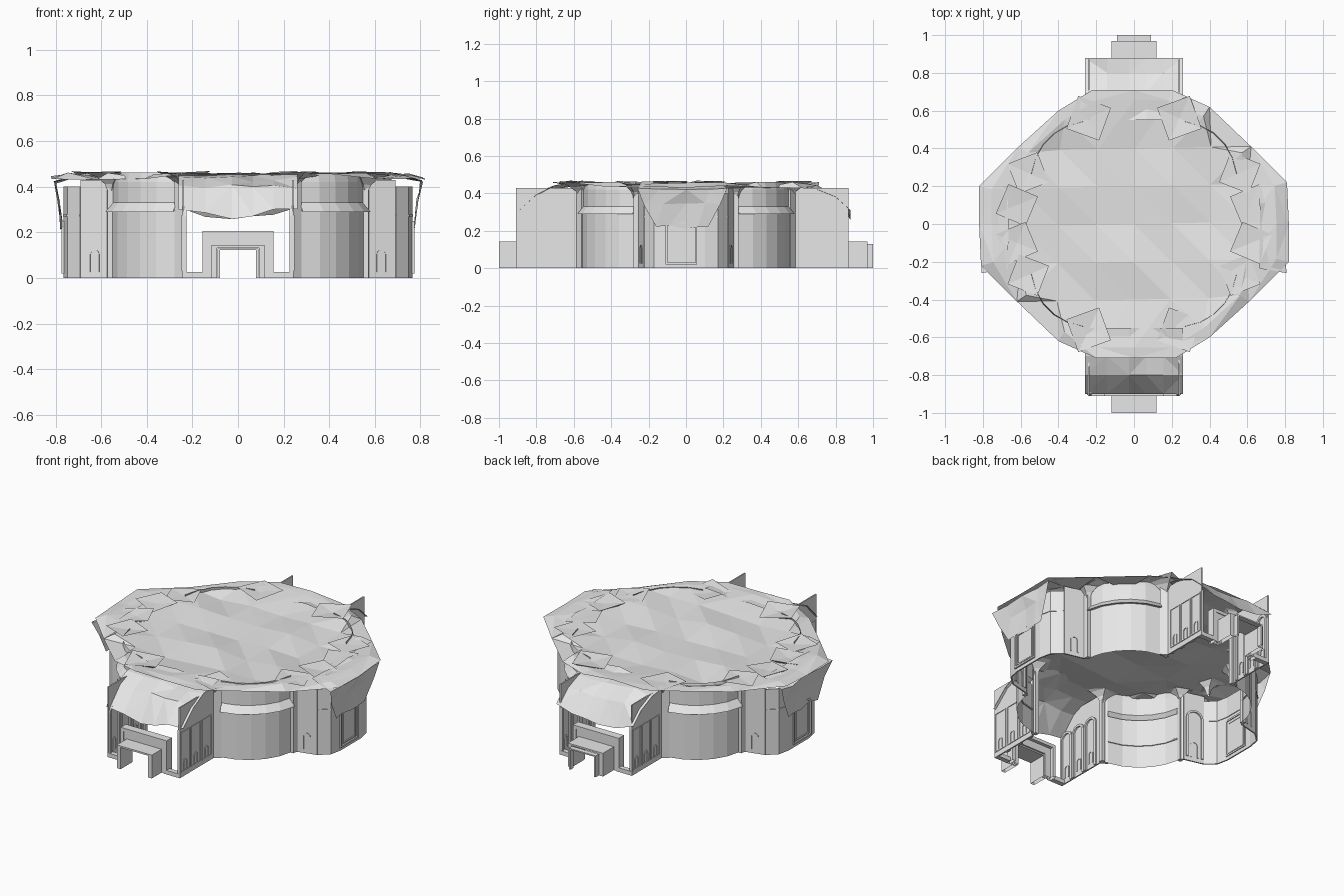
import bpy, bmesh, math, random
from mathutils import Vector
from mathutils.geometry import delaunay_2d_cdt

random.seed(4)
cube = bpy.data.objects.get("Cube")
if cube:
    bpy.data.objects.remove(cube, do_unlink=True)

stone = bpy.data.materials.new("pale_grey_stone")
stone.use_nodes = True
GREY = (0.8, 0.8, 0.8, 1)
stone.diffuse_color = GREY
stone.node_tree.nodes["Principled BSDF"].inputs["Base Color"].default_value = GREY


def make(name, verts, faces, triangulate=False):
    me = bpy.data.meshes.new(name)
    me.from_pydata([tuple(v) for v in verts], [], faces)
    bm = bmesh.new()
    bm.from_mesh(me)
    if triangulate:
        bmesh.ops.triangulate(bm, faces=bm.faces)
    bmesh.ops.recalc_face_normals(bm, faces=bm.faces)
    bm.to_mesh(me)
    bm.free()
    me.materials.append(stone)
    ob = bpy.data.objects.new(name, me)
    bpy.context.collection.objects.link(ob)
    return ob


def loft(name, rings, closed=False, triangulate=False, tip=None, thick=0.0):
    """Skin a series of equally long point rows."""
    n = len(rings[0])
    verts = [p for ring in rings for p in ring]
    faces = []
    for r in range(len(rings) - 1):
        for i in range(n if closed else n - 1):
            j = (i + 1) % n
            faces.append((r * n + i, r * n + j, (r + 1) * n + j, (r + 1) * n + i))
    if tip:
        base = (len(rings) - 1) * n
        verts.append(tip)
        faces += [(base + i, base + (i + 1) % n, len(verts) - 1) for i in range(n)]
    ob = make(name, verts, faces, triangulate)
    if thick:
        m = ob.modifiers.new("thickness", "SOLIDIFY")
        m.thickness, m.offset = thick, 0
    return ob


def box(name, a, b):
    lo, hi = [[f(p, q) for p, q in zip(a, b)] for f in (min, max)]
    corners = [(lo[0], lo[1]), (hi[0], lo[1]), (hi[0], hi[1]), (lo[0], hi[1])]
    verts = [(x, y, z) for z in (lo[2], hi[2]) for x, y in corners]
    faces = [(0, 1, 2, 3), (4, 5, 6, 7)] + [(i, (i + 1) % 4, (i + 1) % 4 + 4, i + 4) for i in range(4)]
    make(name, verts, faces)


def wall(name, path, z0, z1, thick=0.0):
    loft(name, [[(x, y, z) for x, y in path] for z in (z0, z1)], thick=thick)


def arch_frame(name, place, w, h, band, thick, steps=8):
    """Raised round-arch moulding; place maps (u, z) to world."""
    rows = []
    for k in (w, w - band):
        curve = [math.pi * (1 - i / steps) for i in range(steps + 1)]
        pts = [(-k, 0)] + [(k * math.cos(a), h - w + k * math.sin(a)) for a in curve] + [(k, 0)]
        rows.append([place(u, z) for u, z in pts])
    loft(name, rows, thick=thick)


def square_frame(name, place, w, z0, z1, band, thick):
    """Raised rectangular moulding."""
    rows = [[place(u, z) for u, z in ((-w + b, z0 + b), (-w + b, z1 - b), (w - b, z1 - b), (w - b, z0 + b))]
            for b in (0, band)]
    loft(name, rows, closed=True, thick=thick)


def portal(name, wo, ho, wi, hi, y0, y1):
    """Square doorway surround, open below."""
    rows = []
    for w, h, y in ((wo, ho, y0), (wo, ho, y1), (wi, hi, y1), (wi, hi, y0), (wo, ho, y0)):
        rows.append([(-w, y, 0), (-w, y, h), (w, y, h), (w, y, 0)])
    loft(name, rows)


def vault(name, x, y, angle, size, shaft=True):
    """Slim pillar fanning out into a square cap that breaks through the rock."""
    rings = []
    for s, z in ((0.09, 0.36), (0.12, 0.385), (0.22, 0.41), (0.5, 0.44), (1, 0.463)):
        ring = []
        for i in range(4):
            a = angle + math.pi / 4 + i * math.pi / 2
            ring.append((x + s * size * math.cos(a), y + s * size * math.sin(a),
                         z + s * random.uniform(-0.015, 0.006)))
        rings.append(ring)
    loft(name + "_fan", rings, True, tip=(x, y, 0.45))
    if shaft:
        box(name + "_shaft", (x - 0.012, y - 0.012, 0), (x + 0.012, y + 0.012, 0.4))


# Rock ceiling: uneven octagon rim around a coarse facetted grid
half = [(0.82, -0.2), (0.82, 0.0), (0.81, 0.22), (0.62, 0.41), (0.4, 0.62), (0.2, 0.71), (0, 0.71),
        (-0.22, 0.71), (-0.4, 0.6), (-0.61, 0.41)]
outline = half + [(-x, -y) for x, y in half]
pts = []
for s, z, jit in ((1, 0.445, 0.018), (0.92, 0.455, 0.008)):
    pts += [(x * s, y * s, z + random.uniform(-jit, jit)) for x, y in outline]
for i in range(-3, 4):
    for j in range(-3, 4):
        x, y = 0.2 * i, 0.2 * j
        if abs(x) + abs(y) < 0.85 and abs(y) < 0.59:
            # the tiny shear keeps every cell split along the same diagonal
            pts.append((x + 0.004 * j, y + 0.004 * i, 0.44 + random.uniform(-0.02, 0.018)))
_, _, tris, *_ = delaunay_2d_cdt([Vector(p[:2]) for p in pts], [], [], 0, 1e-6)
make("rock_ceiling", pts, [tuple(t) for t in tris])

# Rock roofs over the two passages
for name, s, rows in (
        ("front", -1, ((0.55, 0.462), (0.7, 0.435), (0.8, 0.4), (0.9, 0.31))),
        ("back", 1, ((0.55, 0.458), (0.7, 0.435), (0.8, 0.39), (0.88, 0.3)))):
    grid = []
    for k, (y, z) in enumerate(rows):
        grid.append([(0.26 * u, s * y, z + random.uniform(-0.015, 0.01) - 0.045 * (k == 3) * (1 - abs(u)))
                     for u in (-1, -0.55, -0.1, 0.25, 0.6, 1)])
    loft(name + "_passage_rock", grid, triangulate=True)

for sy, end, side in ((-1, 0.91, "front"), (1, 0.87, "back")):
    # Doorway surrounds and porch
    portal(side + "_door_outer", 0.155, 0.205, 0.135, 0.185, sy * (end - 0.05), sy * end)
    portal(side + "_door_middle", 0.135, 0.185, 0.095, 0.14, sy * (end - 0.03), sy * (end - 0.005))
    lip = 1.0 if sy < 0 else 0.97
    portal(side + "_porch", 0.118, 0.142, 0.093, 0.132, sy * (end - 0.02), sy * lip)
    if lip < 1:
        portal(side + "_porch_lip", 0.09, 0.13, 0.08, 0.122, sy * lip, sy)
    for sx, hand in ((-1, "right"), (1, "left")):
        tag = side + "_" + hand + "_"
        box(tag + "door_kerb", (sx * 0.155, sy * (end - 0.03), 0), (sx * 0.24, sy * end, 0.025))

        # Passage wall: square panels outside, blind arches inside
        wall(tag + "passage_wall", [(sx * 0.24, sy * 0.58), (sx * 0.24, sy * end)], 0, 0.43, 0.008)
        bay = (end - 0.6) / 3
        for b in range(3):
            c = 0.6 + bay * (b + 0.5)

            def outside(u, z):
                return (sx * 0.245, sy * (c + u), z)

            def inside(u, z):
                return (sx * 0.233, sy * (c + u), z)

            def middle(u, z):
                return (sx * 0.24, sy * (c + u), z + 0.03)
            square_frame(tag + "bay_panel", outside, bay * 0.45, 0.03, 0.275, 0.006, 0.006)
            arch_frame(tag + "bay_arch", inside, bay * 0.48, 0.32, 0.014, 0.014)
            arch_frame(tag + "window", middle, 0.018, 0.075, 0.006, 0.016)

        # Curved corner alcove, sloping cornice and upright hood on one plan
        def alcove(off, z, n=5):
            row = []
            for i in range(n + 1):
                t = i / n * 2 - 1
                along = t * (0.2 + off * 0.3)
                out = 0.583 + 0.067 * (1 - abs(t) ** 2.2) + off
                row.append((sx * (out - along) / math.sqrt(2), sy * (out + along) / math.sqrt(2), z))
            return row
        loft(tag + "alcove_wall", [alcove(0, 0), alcove(0, 0.3)])
        loft(tag + "alcove_cornice", [alcove(0, 0.3), alcove(0.03, 0.29), alcove(-0.005, 0.33)])
        loft(tag + "alcove_hood", [alcove(-0.005, 0.33), alcove(-0.005, 0.42), alcove(-0.012, 0.462)])
        loft(tag + "alcove_band", [alcove(d, h) for d, h in
             ((0, 0.135), (-0.006, 0.135), (-0.006, 0.143), (0, 0.143))])

        # Piers either side of the alcove
        wall(tag + "passage_pier", [(sx * 0.24, sy * 0.58), (sx * 0.275, sy * 0.553)], 0, 0.43, 0.012)
        wall(tag + "niche_pier", [(sx * 0.553, sy * 0.275), (sx * 0.57, sy * 0.25)], 0, 0.43, 0.012)
        vault(tag + "passage_pillar", sx * 0.24, sy * 0.56, sx * sy * 0.35, 0.13)
        vault(tag + "niche_pillar", sx * 0.56, sy * 0.27, sx * sy * 1.2, 0.12)
        vault(tag + "niche_cap", sx * 0.62, sy * 0.1, sx * sy * 0.4, 0.12, False)

        # Niche flank with a blind arch and window
        a, b = Vector((sx * 0.57, sy * 0.25)), Vector((sx * 0.69, sy * 0.22))
        wall(tag + "niche_flank", [a, b], 0, 0.43, 0.008)
        d = (b - a).normalized()
        mid = (a + b) / 2

        def flank(u, z):
            p = mid + d * u
            return (p.x, p.y, z + 0.025)

        def flank_inside(u, z):
            x, y, h = flank(u, z)
            return (x, y - sy * 0.006, h)
        arch_frame(tag + "niche_arch", flank_inside, 0.052, 0.3, 0.012, 0.012)
        arch_frame(tag + "niche_window", flank, 0.024, 0.1, 0.007, 0.016)

for sx, hand in ((-1, "right"), (1, "left")):
    # Side niche end walls
    path = [(sx * x, y) for x, y in ((0.69, -0.22), (0.745, -0.17), (0.76, -0.1), (0.76, 0.1), (0.745, 0.17), (0.69, 0.22))]
    wall(hand + "_niche_end_wall", path, 0, 0.4, 0.008)
    wall(hand + "_niche_band", path, 0.27, 0.278, 0.016)

    # Blind door in the niche
    def door(u, z):
        return (sx * 0.762, u - 0.025, z)
    square_frame(hand + "_niche_door_outer", door, 0.085, 0.02, 0.25, 0.01, 0.022)
    square_frame(hand + "_niche_door_inner", door, 0.065, 0.035, 0.23, 0.008, 0.016)

    # Rock flap hanging over the niche
    grid = []
    for x, z, w in ((0.66, 0.455, 0.9), (0.805, 0.42, 1), (0.785, 0.34, 0.85), (0.772, 0.22, 0.58)):
        grid.append([(sx * (x + random.uniform(-0.008, 0.008)), -0.02 + 0.24 * u * w, z + random.uniform(-0.01, 0.01))
                     for u in (-1, -0.5, 0.1, 0.6, 1)])
    loft(hand + "_niche_rock", grid, triangulate=True)
